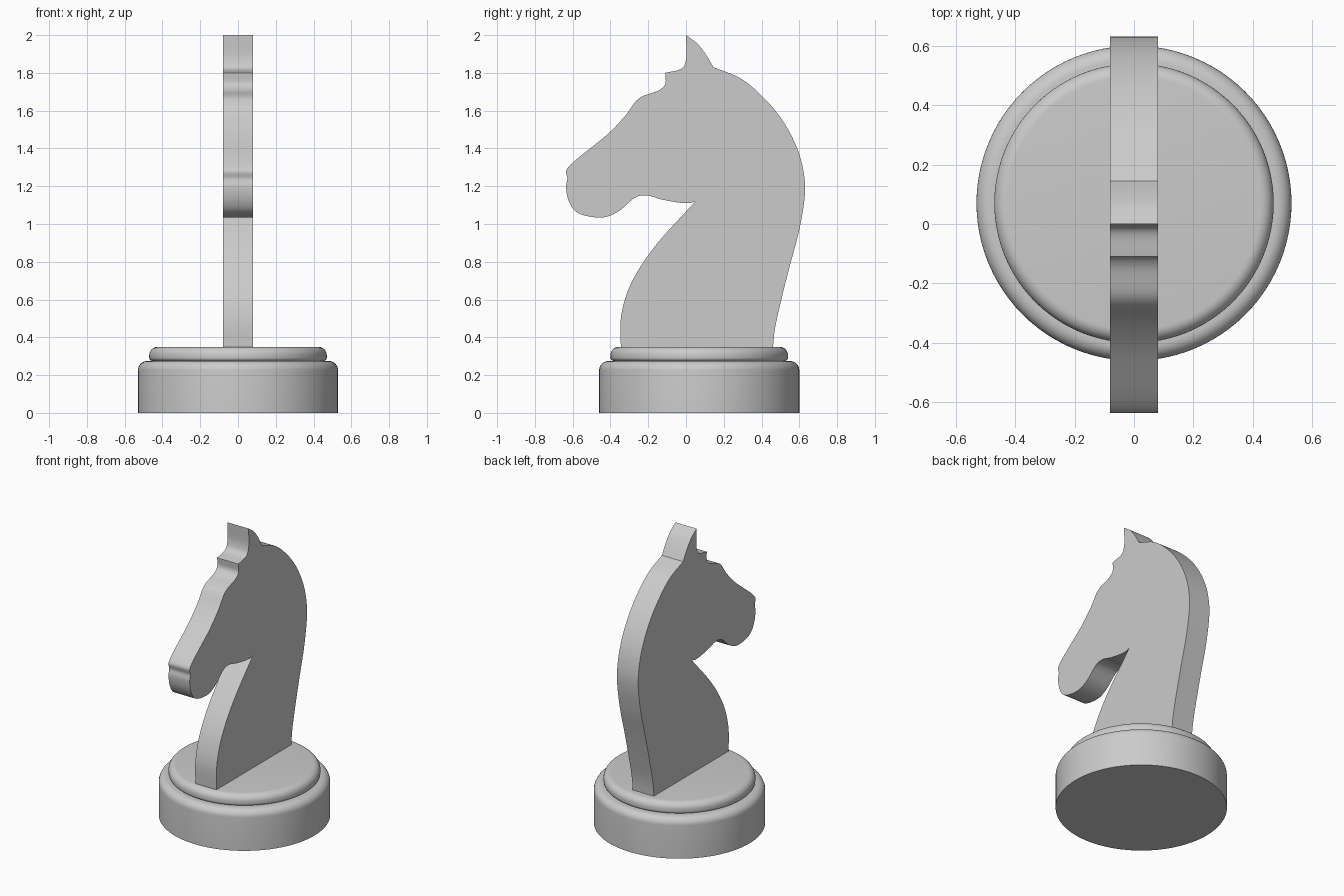
import bpy
import bmesh
from math import radians, sin, cos, pi
from mathutils import Vector

cube = bpy.data.objects.get("Cube")
if cube:
    bpy.data.objects.remove(cube, do_unlink=True)

BASE_Y = 0.07       # the base sits a little behind the centre
THICKNESS = 0.16    # width of the flat horse figure

grey = bpy.data.materials.new("plain grey")
grey.use_nodes = True
grey.diffuse_color = (0.6, 0.6, 0.6, 1)
shader = next(n for n in grey.node_tree.nodes if n.type == 'BSDF_PRINCIPLED')
shader.inputs["Base Color"].default_value = grey.diffuse_color


def finish(bm, name):
    """Turn a bmesh into a smooth-shaded object that keeps sharp corners."""
    bmesh.ops.recalc_face_normals(bm, faces=bm.faces)
    mesh = bpy.data.meshes.new(name)
    bm.to_mesh(mesh)
    bm.free()
    mesh.materials.append(grey)
    obj = bpy.data.objects.new(name, mesh)
    bpy.context.collection.objects.link(obj)
    bpy.ops.object.select_all(action='DESELECT')
    obj.select_set(True)
    bpy.context.view_layer.objects.active = obj
    bpy.ops.object.shade_smooth_by_angle(angle=radians(30))
    return obj


def fillet(centre_r, centre_z, radius, start, steps=8):
    """Quarter arc of a lathe profile, counted upward from the start angle."""
    angles = [start + pi / 2 * i / steps for i in range(steps + 1)]
    return [(centre_r + radius * cos(a), centre_z + radius * sin(a)) for a in angles]


def turned_disc(name, radius, bottom, top, top_round, bottom_round=0):
    """Disc turned on a lathe, with rounded rims."""
    profile = [(0, bottom)]
    if bottom_round:
        profile += fillet(radius - bottom_round, bottom + bottom_round, bottom_round, -pi / 2)
    else:
        profile.append((radius, bottom))
    profile += fillet(radius - top_round, top - top_round, top_round, 0)
    profile.append((0, top))
    bm = bmesh.new()
    verts = [bm.verts.new((r, BASE_Y, z)) for r, z in profile]
    edges = [bm.edges.new(pair) for pair in zip(verts, verts[1:])]
    bmesh.ops.spin(bm, geom=verts + edges, cent=(0, BASE_Y, 0), axis=(0, 0, 1),
                   angle=2 * pi, steps=96)
    bmesh.ops.remove_doubles(bm, verts=bm.verts, dist=0.0005)
    return finish(bm, name)


def smooth_path(points, steps=6):
    """Smooth curve through the points, leaving out the last one."""
    pts = [Vector(p) for p in points]
    pts = [2 * pts[0] - pts[1]] + pts + [2 * pts[-1] - pts[-2]]
    path = []
    for a, b, c, d in zip(pts, pts[1:], pts[2:], pts[3:]):
        # centripetal spacing keeps uneven points free of overshoot
        t1 = (b - a).length ** 0.5
        t2 = t1 + (c - b).length ** 0.5
        t3 = t2 + (d - c).length ** 0.5
        for i in range(steps):
            t = t1 + (t2 - t1) * i / steps
            ab = a.lerp(b, t / t1)
            bc = b.lerp(c, (t - t1) / (t2 - t1))
            cd = c.lerp(d, (t - t2) / (t3 - t2))
            path.append(ab.lerp(bc, t / t2).lerp(bc.lerp(cd, (t - t1) / (t3 - t1)),
                                                 (t - t1) / (t2 - t1)))
    return path


# Base discs
turned_disc("lower_base", 0.53, 0, 0.275, 0.05)
turned_disc("upper_base", 0.47, 0.275, 0.35, 0.045, 0.018)

# Horse outline as (y, z) curves that meet at sharp corners
back_of_neck = [(.46, .34), (.47, .44), (.5, .58), (.55, .78), (.6, .97), (.63, 1.17),
                (.62, 1.29), (.585, 1.41), (.51, 1.55), (.41, 1.67), (.29, 1.77), (.145, 1.83)]
ear_back = [(.145, 1.83), (.11, 1.89), (.06, 1.955), (0, 2)]
ear_front = [(0, 2), (0, 1.87), (-.02, 1.825), (-.11, 1.8)]
face = [(-.11, 1.8), (-.11, 1.74), (-.14, 1.71), (-.25, 1.665), (-.32, 1.575), (-.41, 1.48),
        (-.61, 1.315), (-.635, 1.28), (-.628, 1.24), (-.635, 1.2), (-.62, 1.12),
        (-.575, 1.06), (-.44, 1.035), (-.36, 1.065), (-.26, 1.145), (-.2, 1.15),
        (-.13, 1.13), (.01, 1.11), (.05, 1.12)]
throat = [(.05, 1.12), (-.15, .9), (-.25, .76), (-.31, .64), (-.345, .5), (-.345, .34)]

outline = []
for section in (back_of_neck, ear_back, ear_front, face, throat):
    outline += smooth_path(section)
outline.append(Vector(throat[-1]))

# Flat horse figure extruded across x
bm = bmesh.new()
side = bm.faces.new([bm.verts.new((-THICKNESS / 2, y, z)) for y, z in outline])
extruded = bmesh.ops.extrude_face_region(bm, geom=[side], use_keep_orig=True)
moved = [g for g in extruded["geom"] if isinstance(g, bmesh.types.BMVert)]
bmesh.ops.translate(bm, verts=moved, vec=(THICKNESS, 0, 0))
finish(bm, "horse_figure")
